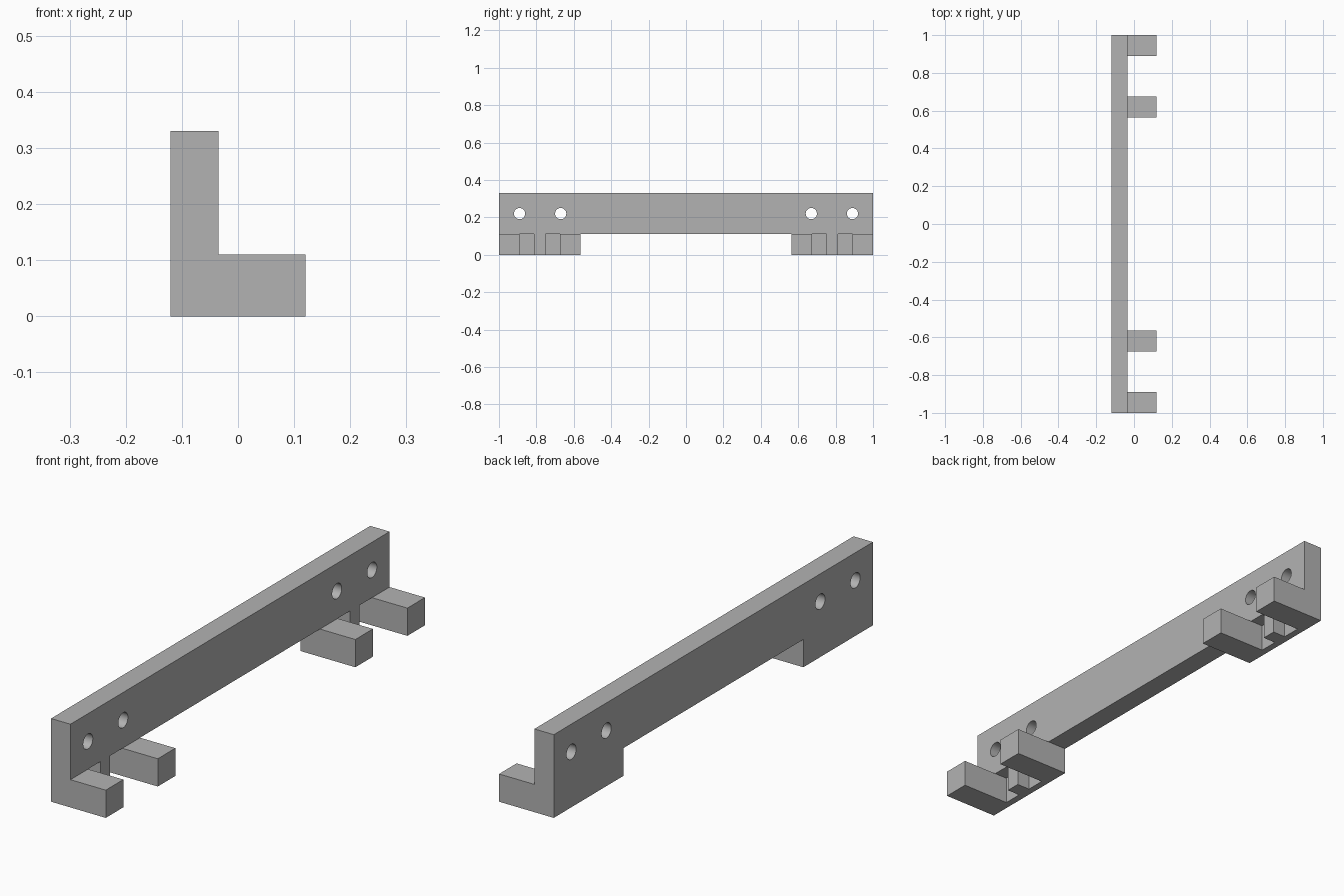
import bpy
import bmesh
from math import pi, radians
from mathutils import Matrix, Vector

if "Cube" in bpy.data.objects:
    bpy.data.objects.remove(bpy.data.objects["Cube"])

# Main dimensions
BACK, FACE, TIP, WEB = -0.12, -0.035, 0.12, -0.092
FOOT_TOP, TOP = 0.11, 0.33

grey = bpy.data.materials.new("plain grey")
grey.use_nodes = True
grey.diffuse_color = (0.45, 0.45, 0.45, 1)
grey.node_tree.nodes["Principled BSDF"].inputs["Base Color"].default_value = grey.diffuse_color


def finish(bm, name):
    bmesh.ops.recalc_face_normals(bm, faces=bm.faces)
    mesh = bpy.data.meshes.new(name)
    bm.to_mesh(mesh)
    bm.free()
    mesh.materials.append(grey)
    obj = bpy.data.objects.new(name, mesh)
    bpy.context.collection.objects.link(obj)
    return obj


def prism(name, outline, z0, z1):
    """Extrude an outline in the ground plane from z0 to z1."""
    bm = bmesh.new()
    face = bm.faces.new([bm.verts.new((x, y, z0)) for x, y in outline])
    grown = bmesh.ops.extrude_face_region(bm, geom=[face])["geom"]
    verts = [g for g in grown if isinstance(g, bmesh.types.BMVert)]
    bmesh.ops.translate(bm, vec=Vector((0, 0, z1 - z0)), verts=verts)
    return finish(bm, name)


def combine(target, tool, operation):
    """Apply a boolean and discard the tool."""
    tool.hide_render = True
    mod = target.modifiers.new(operation.lower(), "BOOLEAN")
    mod.operation = operation
    mod.solver = "EXACT"
    mod.object = tool
    bpy.ops.object.select_all(action="DESELECT")
    target.select_set(True)
    bpy.context.view_layer.objects.active = target
    bpy.ops.object.modifier_apply(modifier=mod.name)
    bpy.data.objects.remove(tool)


# Long upright rail
rail = prism("bracket_rail", [(BACK, -1), (FACE, -1), (FACE, 1), (BACK, 1)], FOOT_TOP, TOP)

# Comb-shaped foot at each end: two long arms with a short rib between
half = [(BACK, 0.218), (TIP, 0.218), (TIP, 0.108), (WEB, 0.108), (WEB, 0.03), (FACE, 0.03)]
comb = half + [(x, -y) for x, y in reversed(half)]
for side in (-1, 1):
    foot = prism("foot", [(x, y + side * 0.782) for x, y in comb], 0, FOOT_TOP)
    combine(rail, foot, "UNION")

# Four round screw holes through the rail
bm = bmesh.new()
for side in (-1, 1):
    for y in (0.67, 0.89):
        place = Matrix.Translation((BACK, side * y, 0.22)) @ Matrix.Rotation(pi / 2, 4, "Y")
        bmesh.ops.create_cone(bm, cap_ends=True, segments=40, radius1=0.03,
                              radius2=0.03, depth=0.4, matrix=place)
combine(rail, finish(bm, "hole_cutter"), "DIFFERENCE")

bpy.ops.object.shade_smooth_by_angle(angle=radians(30))
